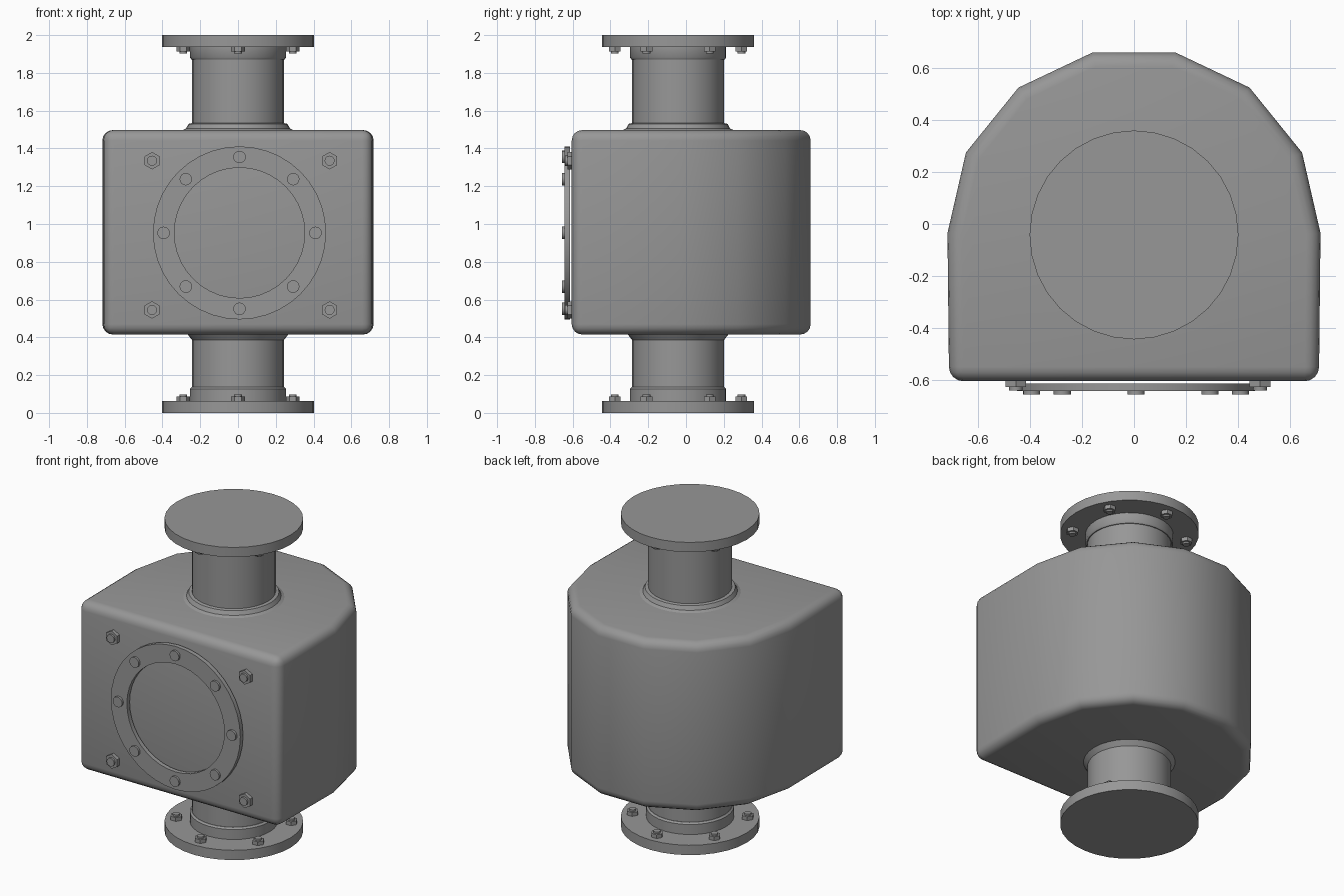
import bpy, bmesh, math
from mathutils import Matrix

if "Cube" in bpy.data.objects:
    bpy.data.objects.remove(bpy.data.objects["Cube"])

SMOOTH = math.radians(35)
FRONT = math.pi / 2   # turns +z to face -y

paint = bpy.data.materials.new("dark_grey_paint")
paint.diffuse_color = (.31, .31, .31, 1)
paint.use_nodes = True
paint.node_tree.nodes["Principled BSDF"].inputs["Base Color"].default_value = paint.diffuse_color


def finish(bm, name, smooth=True):
    bmesh.ops.remove_doubles(bm, verts=bm.verts, dist=1e-5)
    bmesh.ops.recalc_face_normals(bm, faces=bm.faces)
    me = bpy.data.meshes.new(name)
    bm.to_mesh(me)
    bm.free()
    me.materials.append(paint)
    ob = bpy.data.objects.new(name, me)
    bpy.context.collection.objects.link(ob)
    if smooth:
        bpy.ops.object.select_all(action='DESELECT')
        bpy.context.view_layer.objects.active = ob
        ob.select_set(True)
        bpy.ops.object.shade_smooth_by_angle(angle=SMOOTH)
    return ob


def lathe(name, profile, segs, matrix, closed=False, smooth=True):
    """Spin an (r, z) profile round z, then place it with a matrix."""
    bm = bmesh.new()
    vs = [bm.verts.new((r, 0, z)) for r, z in profile]
    pairs = list(zip(vs, vs[1:])) + ([(vs[-1], vs[0])] if closed else [])
    es = [bm.edges.new(p) for p in pairs]
    bmesh.ops.spin(bm, geom=vs + es, cent=(0, 0, 0), axis=(0, 0, 1),
                   angle=math.tau, steps=segs, use_merge=True)
    bmesh.ops.transform(bm, matrix=matrix, verts=bm.verts)
    return finish(bm, name, smooth)


def place(x, y, z, rot=0.0):
    return Matrix.Translation((x, y, z)) @ Matrix.Rotation(rot, 4, 'X')


def hex_bolt(name, matrix, r, h):
    # hexagonal nut with a short round stud
    lathe(name + "_nut", [(0, 0), (r, 0), (r, h * .7), (0, h * .7)], 6, matrix, smooth=False)
    lathe(name + "_stud", [(0, h * .6), (r * .58, h * .6), (r * .58, h), (0, h)], 12, matrix)


# Housing: flat front, faceted round back
half = [(.712, -.605), (.718, -.035), (.647, .275), (.445, .525), (.16, .66)]
outline = half + [(-x, y) for x, y in reversed(half)]
bm = bmesh.new()
face = bm.faces.new([bm.verts.new((x, y, .415)) for x, y in outline])
ext = bmesh.ops.extrude_face_region(bm, geom=[face])
bmesh.ops.translate(bm, vec=(0, 0, 1.082),
                    verts=[v for v in ext['geom'] if isinstance(v, bmesh.types.BMVert)])
bmesh.ops.recalc_face_normals(bm, faces=bm.faces)
sharp = [e for e in bm.edges if e.calc_face_angle(0) > math.radians(60)]
bmesh.ops.bevel(bm, geom=sharp, offset=.055, segments=4, profile=.5, affect='EDGES')
finish(bm, "housing")

# Pipes with end flanges, collars and weld beads
lathe("lower_pipe", [(0, 0), (.402, 0), (.402, .063), (.255, .063), (.255, .127), (.245, .137),
                     (.243, .137), (.243, .385), (.27, .42)], 32, place(0, -.042, 0))
lathe("upper_pipe", [(.30, 1.494), (.275, 1.506), (.262, 1.53), (.243, 1.534), (.243, 1.872),
                     (.248, 1.872), (.255, 1.882), (.255, 1.938), (.402, 1.938), (.402, 2), (0, 2)],
      32, place(0, -.042, 0))

# Flange bolts
for i in range(6):
    a = math.radians(30 + 60 * i)
    x, y = .335 * math.cos(a), -.042 + .335 * math.sin(a)
    hex_bolt(f"lower_flange_bolt_{i}", place(x, y, .062), .036, .036)
    hex_bolt(f"upper_flange_bolt_{i}", place(x, y, 1.939, math.pi), .036, .036)

# Inspection window ring on the front
CX, CZ = .008, .953
lathe("window_ring", [(.345, 0), (.458, 0), (.458, .028), (.345, .028)], 40,
      place(CX, -.614, CZ, FRONT), closed=True)
for i in range(8):
    a = math.tau * i / 8
    m = place(CX + .402 * math.cos(a), -.63, CZ + .402 * math.sin(a), FRONT)
    lathe(f"ring_bolt_{i}", [(0, 0), (.033, 0), (.033, .026), (0, .026)], 16, m)

# Corner bolts on the front
for i, x in enumerate((-.455, .485)):
    for j, z in enumerate((.545, 1.335)):
        hex_bolt(f"corner_bolt_{i}{j}", place(x, -.6, z, FRONT) @ Matrix.Rotation(FRONT, 4, 'Z'),
                 .046, .04)
